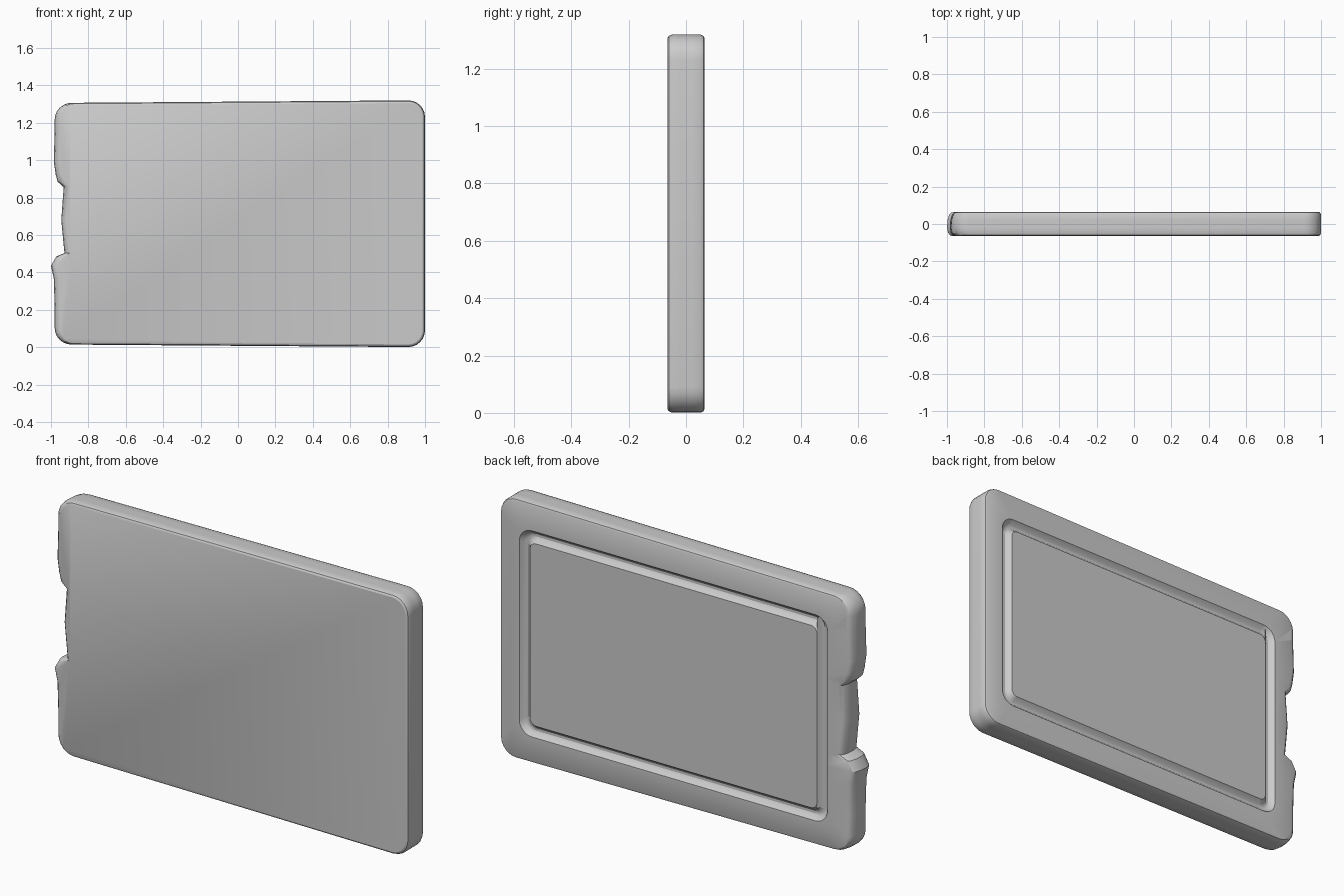
import bpy, bmesh
from math import cos, sin, pi

if "Cube" in bpy.data.objects:
    bpy.data.objects.remove(bpy.data.objects["Cube"])

STEPS = 6
# Worn handle end: (sideways offset, height), listed from top to bottom
HANDLE = [(0.0, 1.17), (-0.005, 1.0), (0.005, 0.93), (0.015, 0.89), (0.048, 0.86),
          (0.035, 0.68), (0.052, 0.50), (0.008, 0.48), (-0.02, 0.43), (-0.005, 0.36), (0.0, 0.2)]


def ring(bm, y, x0, x1, z0, z1, r, rough=0.0, taper=0.0):
    """Rounded rectangle loop with a notched left side and slight taper to the left."""
    pts = []
    corners = [(x0 + r, z1 - r, pi / 2), None, (x0 + r, z0 + r, pi),
               (x1 - r, z0 + r, 1.5 * pi), (x1 - r, z1 - r, 0)]
    for c in corners:
        if c is None:
            pts += [(x0 + rough * dx, z) for dx, z in HANDLE]
            continue
        for i in range(STEPS + 1):
            a = c[2] + i / STEPS * pi / 2
            pts.append((c[0] + r * cos(a), c[1] + r * sin(a)))
    mid = (z0 + z1) / 2
    return [bm.verts.new((x, y, mid + (z - mid) * (1 - taper * (1 - x) / 2))) for x, z in pts]


bm = bmesh.new()
rings = []

# Outer slab: depth, edge inset, extra inset on the worn left end
for y, i, left in [(-0.065, 0.014, 0.016), (-0.06, 0.005, 0.012), (-0.048, 0, 0.006),
                   (-0.02, 0, 0), (0.02, 0, 0.003), (0.05, 0, 0.012),
                   (0.061, 0.005, 0.018), (0.065, 0.014, 0.022)]:
    rings.append(ring(bm, y, -0.98 + i + left, 1.0 - i, i, 1.32 - i, 0.09 - i, 1.0, 0.022))

# Juice groove sunk into the back face
for y, i in [(0.065, 0), (0.046, 0.014), (0.040, 0.024), (0.040, 0.036),
             (0.046, 0.046), (0.065, 0.06)]:
    rings.append(ring(bm, y, -0.84 + i, 0.89 - i, 0.135 + i, 1.18 - i, 0.07 - i * 0.6))

for a, b in zip(rings, rings[1:]):
    for k in range(len(a)):
        n = (k + 1) % len(a)
        bm.faces.new((a[k], a[n], b[n], b[k]))
bm.faces.new(rings[0])
bm.faces.new(rings[-1])
bmesh.ops.recalc_face_normals(bm, faces=bm.faces[:])

# Board object
mesh = bpy.data.meshes.new("cutting_board")
bm.to_mesh(mesh)
bm.free()
board = bpy.data.objects.new("cutting_board", mesh)
bpy.context.collection.objects.link(board)
bpy.context.view_layer.objects.active = board
board.select_set(True)
bpy.ops.object.shade_smooth_by_angle(angle=0.5)
